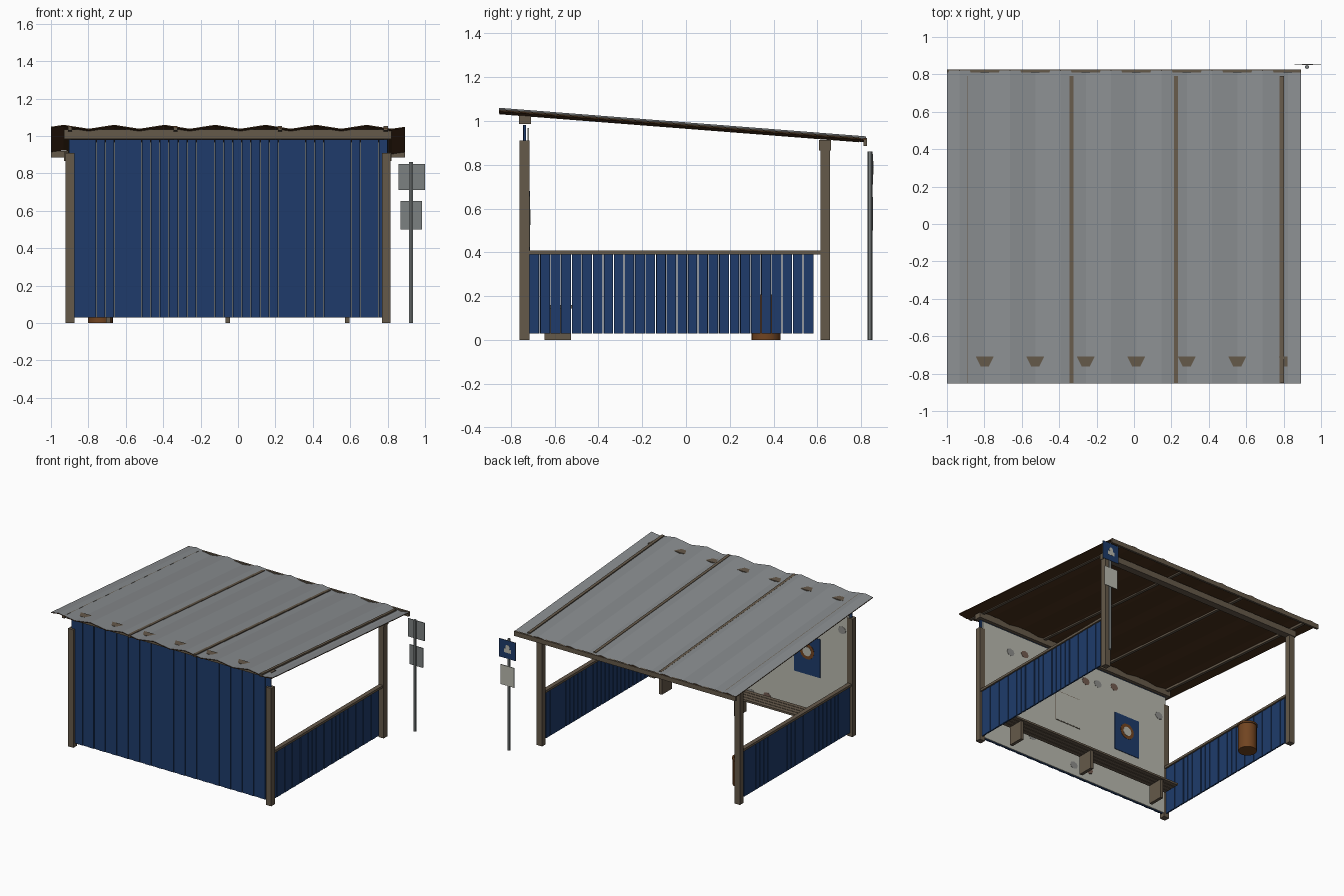
import bpy, bmesh, math, random
from mathutils import Matrix

if "Cube" in bpy.data.objects:
    bpy.data.objects.remove(bpy.data.objects["Cube"])

random.seed(4)


def material(name, rgb):
    m = bpy.data.materials.new(name)
    m.diffuse_color = (*rgb, 1)
    m.use_nodes = True
    m.node_tree.nodes["Principled BSDF"].inputs["Base Color"].default_value = m.diffuse_color
    return m


WOOD = material("weathered wood", (0.130, 0.100, 0.068))
BLUE = material("blue paint", (0.013, 0.044, 0.145))
ROOF = material("grey roof sheet", (0.250, 0.265, 0.275))
UNDER = material("dark brown lining", (0.075, 0.033, 0.012))
PLASTER = material("off white plaster", (0.490, 0.490, 0.430))
METAL = material("grey metal", (0.200, 0.220, 0.220))
RUST = material("rusty orange", (0.165, 0.058, 0.015))
STONE = material("pale grey stone", (0.270, 0.270, 0.255))
CLAY = material("brown stone", (0.170, 0.105, 0.080))


def finish(bm, name, mats):
    bmesh.ops.recalc_face_normals(bm, faces=bm.faces)
    me = bpy.data.meshes.new(name)
    bm.to_mesh(me)
    bm.free()
    for m in mats:
        me.materials.append(m)
    ob = bpy.data.objects.new(name, me)
    bpy.context.collection.objects.link(ob)
    return ob


def add_box(bm, x0, x1, y0, y1, z0, z1):
    mat = (Matrix.Translation(((x0 + x1) / 2, (y0 + y1) / 2, (z0 + z1) / 2))
           @ Matrix.Diagonal((x1 - x0, y1 - y0, z1 - z0, 1)))
    bmesh.ops.create_cube(bm, size=1, matrix=mat)


def boxes(name, mat, *items):
    bm = bmesh.new()
    for b in items:
        add_box(bm, *b)
    return finish(bm, name, [mat])


def disc(name, mat, x, y, z, r, depth=0.003, sides=20, squash=1.0):
    """Thin round plate facing along y."""
    bm = bmesh.new()
    m = (Matrix.Translation((x, y, z)) @ Matrix.Diagonal((1, 1, squash, 1))
         @ Matrix.Rotation(math.pi / 2, 4, 'X'))
    bmesh.ops.create_cone(bm, cap_ends=True, segments=sides, radius1=r,
                          radius2=r, depth=depth, matrix=m)
    return finish(bm, name, [mat])


def sign(name, face_mat, x0, x1, z0, z1):
    """Metal plate painted only on its rear face."""
    ob = boxes(name, METAL, (x0, x1, 0.849, 0.854, z0, z1))
    ob.data.materials.append(face_mat)
    for p in ob.data.polygons:
        p.material_index = int(p.normal.y > 0.5)


CX = -0.055           # middle of the shelter
LX, RX = -0.898, 0.792  # post centre lines
SLOPE = -0.0778


def roof_z(y):
    return 1.049 + SLOPE * (y + 0.85)


# Corner posts and cross beams
boxes("posts", WOOD, *[(x - 0.023, x + 0.023, y - 0.022, y + 0.022, 0, 0.91)
                       for x in (LX, RX) for y in (-0.737, 0.635)])
boxes("front_beam", WOOD, (-0.93, 0.82, -0.762, -0.708, 0.985, 1.035))
boxes("rear_beam", WOOD, (-0.93, 0.82, 0.608, 0.662, 0.865, 0.912))

# Tall boarded wall and its plastered inner face
n = 35
pitch = (0.80 + 0.905) / n
boxes("wall_boards", BLUE,
      *[(-0.905 + i * pitch + random.uniform(0.0003, 0.0016),
         -0.905 + (i + 1) * pitch - random.uniform(0.0003, 0.0016),
         -0.741 - 0.003 * (i % 2), -0.731, 0.03, 0.982) for i in range(n)])
boxes("inner_wall", PLASTER, (-0.89, 0.785, -0.724, -0.717, 0.03, 0.968))

# Low side walls with a top rail
n = 27
pitch = (0.582 + 0.715) / n
for side, x in (("left", LX), ("right", RX)):
    boxes(side + "_boards", BLUE,
          *[(x - 0.005, x + 0.005 + 0.002 * (i % 2),
             -0.715 + i * pitch + random.uniform(0.001, 0.0035),
             -0.715 + (i + 1) * pitch - random.uniform(0.001, 0.0035),
             0.03, 0.39) for i in range(n)])
    boxes(side + "_rail", WOOD, (x - 0.017, x + 0.017, -0.716, 0.615, 0.39, 0.408))

# Folded roof sheet with a dark lining
AMP, WAVE, THICK = 0.0105, 0.27, 0.006
profile = [(-1, 0)] + [(-1 + WAVE * (0.25 + 0.5 * i), AMP * (-1) ** i)
                       for i in range(14)] + [(0.892, 0)]
bm = bmesh.new()
rows = []
for y in (-0.853, 0.822):
    for dz in (0, -THICK):
        rows.append([bm.verts.new((x, y, roof_z(y) + z + dz)) for x, z in profile])
ft, fb, rt, rb = rows
for i in range(len(profile) - 1):
    for a, b, idx in ((ft, rt, 0), (fb, rb, 1), (ft, fb, 1), (rt, rb, 1)):
        bm.faces.new((a[i], a[i + 1], b[i + 1], b[i])).material_index = idx
for i in (0, -1):
    bm.faces.new((ft[i], rt[i], rb[i], fb[i])).material_index = 1
finish(bm, "roof", [ROOF, UNDER])

# Sloping rafters that show through the sheet
bm = bmesh.new()
for x in (-0.898, -0.335, 0.225, 0.79):
    add_box(bm, x - 0.011, x + 0.011, -0.85, 0.79, -0.019, 0.004)
for v in bm.verts:
    v.co.z += roof_z(v.co.y)
finish(bm, "rafters", [WOOD])
boxes("rear_fascia", WOOD, (-1, 0.892, 0.809, 0.825, 0.886, 0.921))

# Bench with plank seat
boxes("bench_planks", WOOD,
      *[(CX - 0.775, CX + 0.735, -0.65 + 0.036 * i, -0.618 + 0.036 * i, 0.145, 0.16)
        for i in range(4)])
boxes("bench_supports", WOOD,
      *[(CX + d - 0.012, CX + d + 0.012, -0.645, -0.525, 0, 0.145)
        for d in (-0.64, 0, 0.64)])

# Litter bin: open drum with a rolled rim
bm = bmesh.new()
rings = []
for r, z in ((0.066, 0), (0.066, 0.195), (0.071, 0.195), (0.071, 0.208),
             (0.058, 0.208), (0.058, 0.02)):
    rings.append([bm.verts.new((-0.735 + r * math.cos(k * math.tau / 20),
                                0.365 + r * math.sin(k * math.tau / 20), z))
                  for k in range(20)])
for a, b in zip(rings, rings[1:]):
    for k in range(20):
        j = (k + 1) % 20
        bm.faces.new((a[k], a[j], b[j], b[k]))
bm.faces.new(rings[0])
bm.faces.new(rings[-1])
bin_ob = finish(bm, "litter_bin", [RUST])
bpy.context.view_layer.objects.active = bin_ob
bin_ob.select_set(True)
bpy.ops.object.shade_smooth_by_angle(angle=math.radians(35))

# Poster and framed notice on the inner wall
boxes("poster", BLUE, (-0.645, -0.425, -0.717, -0.713, 0.382, 0.68))
disc("poster_ring", RUST, -0.535, -0.7125, 0.56, 0.06)
disc("poster_centre", PLASTER, -0.535, -0.711, 0.56, 0.036)
boxes("notice_frame", WOOD, (-0.105, 0.12, -0.717, -0.7145, 0.42, 0.658))
boxes("notice", PLASTER, (-0.101, 0.116, -0.717, -0.713, 0.424, 0.654))

# Patches of stone showing in the plaster
for i, (x, z) in enumerate(((0.53, 0.81), (0.40, 0.84), (0.18, 0.80), (0.03, 0.83),
                            (-0.16, 0.83), (-0.27, 0.85), (-0.42, 0.88), (-0.83, 0.80),
                            (-0.05, 0.11), (-0.19, 0.12), (0.33, 0.20))):
    disc("wall_stone", CLAY if i in (1, 4, 6, 9) else STONE,
         x, -0.717, z, 0.034, 0.003, 8, 0.85)

# Stop sign pole with two plates
bm = bmesh.new()
bmesh.ops.create_cone(bm, cap_ends=True, segments=6, radius1=0.011, radius2=0.011,
                      depth=0.86, matrix=Matrix.Translation((0.925, 0.839, 0.43)))
finish(bm, "sign_pole", [METAL])
sign("upper_sign", BLUE, 0.857, 1.0, 0.71, 0.85)
sign("lower_sign", PLASTER, 0.87, 0.985, 0.50, 0.652)
disc("sign_symbol_top", PLASTER, 0.927, 0.854, 0.798, 0.018, 0.003, 12)
boxes("sign_symbol_base", PLASTER, (0.897, 0.957, 0.8525, 0.8555, 0.755, 0.785))
